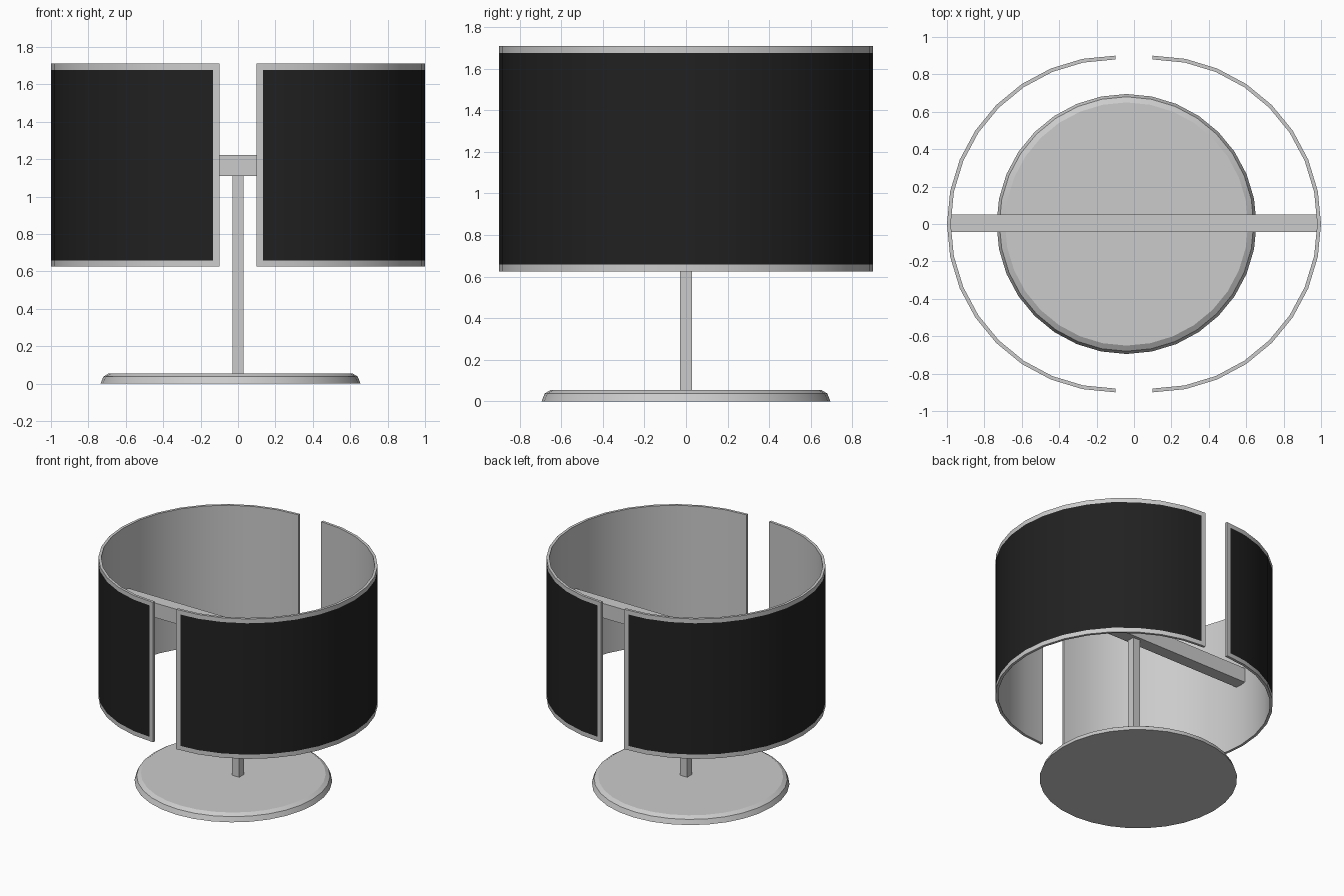
import bpy, bmesh, math

if "Cube" in bpy.data.objects:
    bpy.data.objects.remove(bpy.data.objects["Cube"])

R, GAP, THICK = 0.90, 0.10, 0.02      # screen radius, half gap, wall thickness
Z0, Z1, RIM = 0.625, 1.71, 0.033


def material(name, v):
    m = bpy.data.materials.new(name)
    m.diffuse_color = (v, v, v, 1)
    m.use_nodes = True
    m.node_tree.nodes["Principled BSDF"].inputs["Base Color"].default_value = m.diffuse_color
    return m


BLACK = material("screen_black", 0.015)
GREY = material("frame_grey", 0.8)


def add_object(name, bm):
    me = bpy.data.meshes.new(name)
    bm.to_mesh(me)
    bm.free()
    ob = bpy.data.objects.new(name, me)
    bpy.context.collection.objects.link(ob)
    bpy.ops.object.select_all(action='DESELECT')
    bpy.context.view_layer.objects.active = ob
    ob.select_set(True)
    return ob


def box(name, x, y, z):
    bm = bmesh.new()
    bmesh.ops.create_cube(bm, size=1)
    for v in bm.verts:
        for i, (lo, hi) in enumerate((x, y, z)):
            v.co[i] = hi if v.co[i] > 0 else lo
    return add_object(name, bm)


def curved_screen(name, side):
    # half cylinder with a narrow frame column and row at each border
    edge = math.degrees(RIM / R)
    angles = [-90, -90 + edge] + [-90 + 11.25 * i for i in range(1, 16)] + [90 - edge, 90]
    # points stay on the chords of the 16-sided half circle
    def point(deg):
        t = (deg + 90) / 11.25
        i = min(int(t), 15)
        f = t - i
        a, b = (math.radians(-90 + 11.25 * k) for k in (i, i + 1))
        return (side * (GAP + R * (math.cos(a) * (1 - f) + math.cos(b) * f)),
                R * (math.sin(a) * (1 - f) + math.sin(b) * f))
    bm = bmesh.new()
    rows = [Z0, Z0 + RIM, Z1 - RIM, Z1]
    cols = [[bm.verts.new((*point(a), z)) for z in rows] for a in angles]
    for i in range(len(cols) - 1):
        for j in range(3):
            q = [cols[i][j], cols[i + 1][j], cols[i + 1][j + 1], cols[i][j + 1]]
            f = bm.faces.new(q if side > 0 else q[::-1])
            f.material_index = 0 if j == 1 and 0 < i < len(cols) - 2 else 1
    ob = add_object(name, bm)
    ob.data.materials.append(BLACK)
    ob.data.materials.append(GREY)
    mod = ob.modifiers.new("wall", 'SOLIDIFY')
    mod.thickness, mod.offset = THICK, -1
    mod.material_offset = mod.material_offset_rim = 1
    bpy.ops.object.modifier_apply(modifier=mod.name)
    bpy.ops.object.shade_smooth_by_angle(angle=math.radians(30))


def base_plate(name, cx, profile, sides=32):
    # stacked rings capped at top and bottom
    bm = bmesh.new()
    rings = [[bm.verts.new((cx + r * math.cos(2 * math.pi * k / sides),
                            r * math.sin(2 * math.pi * k / sides), z))
              for k in range(sides)] for r, z in profile]
    for lo, hi in zip(rings, rings[1:]):
        for k in range(sides):
            n = (k + 1) % sides
            bm.faces.new((lo[k], lo[n], hi[n], hi[k]))
    bm.faces.new(rings[0][::-1])
    bm.faces.new(rings[-1])
    add_object(name, bm)
    bpy.ops.object.shade_smooth_by_angle(angle=math.radians(30))


# Two facing half-round screens
curved_screen("screen_right", 1)
curved_screen("screen_left", -1)
# Stand
base_plate("base", -0.04, [(0.695, 0), (0.68, 0.037), (0.65, 0.055)])
box("post", (-0.03, 0.03), (-0.028, 0.028), (0.05, 1.112))
box("crossbar", (-0.982, 0.982), (-0.044, 0.05), (1.11, 1.223))
